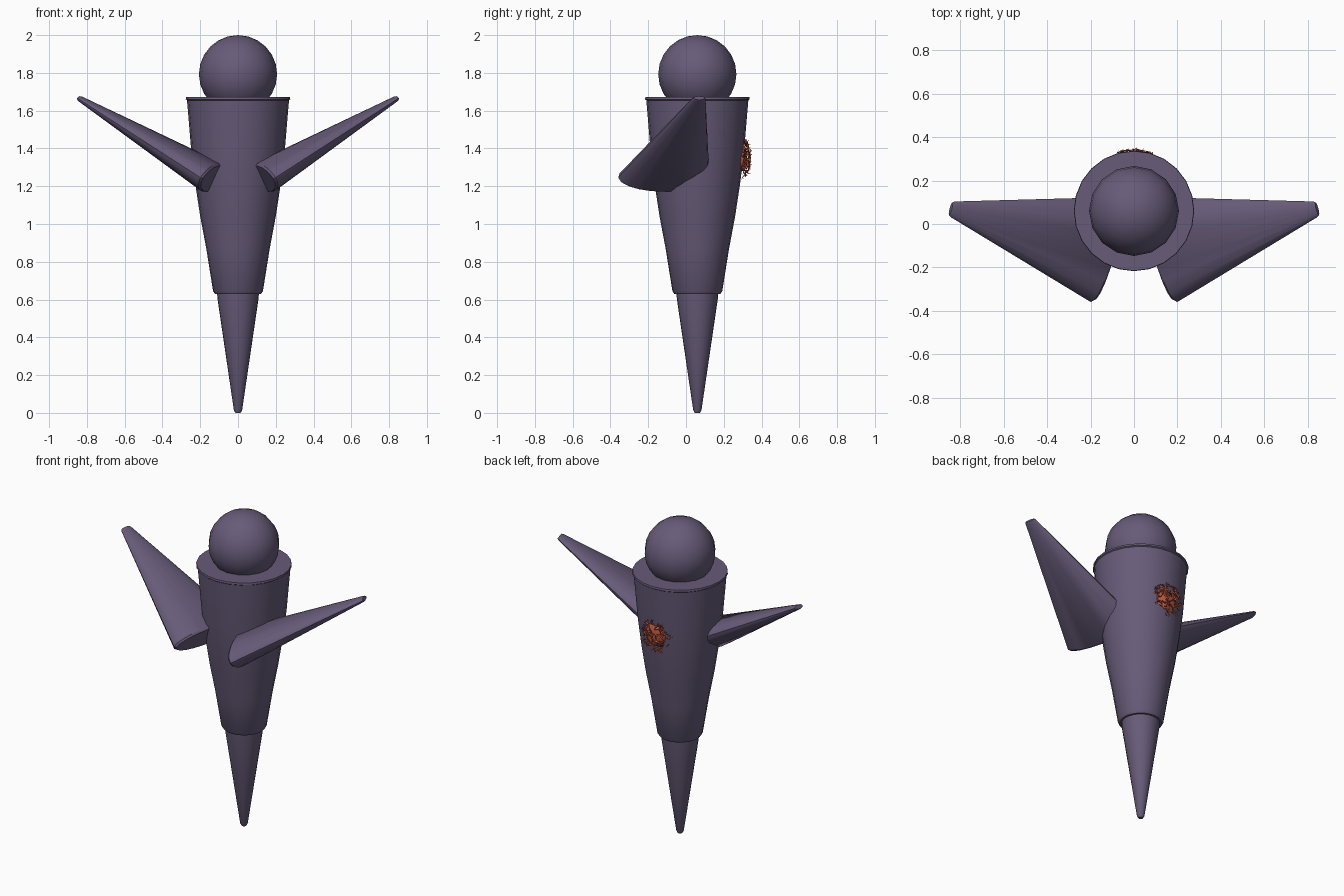
import bpy, bmesh, math, random
from mathutils import Vector

if "Cube" in bpy.data.objects:
    bpy.data.objects.remove(bpy.data.objects["Cube"])

random.seed(4)
AXIS_Y = 0.06


def material(name, rgb):
    m = bpy.data.materials.new(name)
    m.diffuse_color = (*rgb, 1)
    m.use_nodes = True
    m.node_tree.nodes["Principled BSDF"].inputs["Base Color"].default_value = m.diffuse_color
    return m


purple = material("dusky_purple", (0.135, 0.105, 0.19))
red = material("burnt_red", (0.52, 0.10, 0.055))


def finish(bm, name, mat, smooth=True):
    bmesh.ops.recalc_face_normals(bm, faces=bm.faces[:])
    me = bpy.data.meshes.new(name)
    bm.to_mesh(me)
    bm.free()
    me.materials.append(mat)
    ob = bpy.data.objects.new(name, me)
    bpy.context.collection.objects.link(ob)
    if smooth:
        bpy.ops.object.select_all(action='DESELECT')
        bpy.context.view_layer.objects.active = ob
        ob.select_set(True)
        bpy.ops.object.shade_smooth_by_angle(angle=math.radians(35))
    return ob


def loft(name, rings, sides, mat):
    """Skin elliptical rings given as (centre, half axis u, half axis v)."""
    bm = bmesh.new()
    loops = []
    for c, u, v in rings:
        angles = [2 * math.pi * i / sides for i in range(sides)]
        loops.append([bm.verts.new(c + u * math.cos(a) + v * math.sin(a)) for a in angles])
    for a, b in zip(loops, loops[1:]):
        for i in range(sides):
            j = (i + 1) % sides
            bm.faces.new((a[i], a[j], b[j], b[i]))
    bm.faces.new(loops[0])
    bm.faces.new(loops[-1])
    return finish(bm, name, mat)


def turned(name, profile, sides):
    rings = [(Vector((0, AXIS_Y, z)), Vector((r, 0, 0)), Vector((0, r, 0))) for r, z in profile]
    return loft(name, rings, sides, purple)


# Tapered body with a thin rim, and the pointed tail cone below it
turned("body", [(0.122, 0.63), (0.132, 0.645), (0.168, 0.87), (0.20, 1.04),
                (0.226, 1.21), (0.247, 1.38), (0.27, 1.655), (0.277, 1.66), (0.275, 1.672)], 24)
turned("tail_cone", [(0.014, 0.0), (0.022, 0.015), (0.108, 0.60), (0.113, 0.66)], 24)

# Round head sunk into the body
bm = bmesh.new()
bmesh.ops.create_uvsphere(bm, u_segments=16, v_segments=12, radius=0.207)
bmesh.ops.translate(bm, verts=bm.verts[:], vec=(0, AXIS_Y, 1.793))
finish(bm, "head", purple)

# Wings: flattened cones sweeping up and out
for side, name in ((1, "right_wing"), (-1, "left_wing")):
    root, tip = Vector((0.125, -0.12, 1.24)), Vector((0.843, 0.07, 1.667))
    n = (tip - root).normalized()
    u = Vector((-n.y, n.x, 0)).normalized()
    v = n.cross(u)
    rings = [(root, u * 0.24, v * 0.08), (root + n * 0.012, u * 0.25, v * 0.087),
             (tip - n * 0.01, u * 0.037, v * 0.015), (tip, u * 0.03, v * 0.011)]
    flip = lambda p: Vector((p.x * side, p.y, p.z))
    loft(name, [tuple(flip(p) for p in ring) for ring in rings], 20, purple)

# Ragged red tuft on the back: a shallow core with many small shards
centre = Vector((0, 0.295, 1.35))
size = Vector((0.095, 0.045, 0.105))
bm = bmesh.new()
bmesh.ops.create_icosphere(bm, subdivisions=2, radius=1)
for vert in bm.verts:
    k = random.uniform(0.6, 0.85)
    vert.co = centre + Vector(p * s * k for p, s in zip(vert.co, size))
for _ in range(130):
    a, r = random.uniform(0, 2 * math.pi), math.sqrt(random.random())
    d = Vector((r * math.cos(a), math.sqrt(1 - r * r), r * math.sin(a)))
    p = centre + Vector(x * s for x, s in zip(d, size))
    rand = lambda: Vector((random.uniform(-1, 1), random.uniform(-0.5, 0.5), random.uniform(-1, 1)))
    long = rand().normalized() * random.uniform(0.015, 0.026)
    wide = long.cross(rand()).normalized() * 0.006
    bm.faces.new([bm.verts.new(q) for q in (p - long * 0.6 - wide, p - long * 0.6 + wide, p + long)])
finish(bm, "red_tuft", red, smooth=False)
